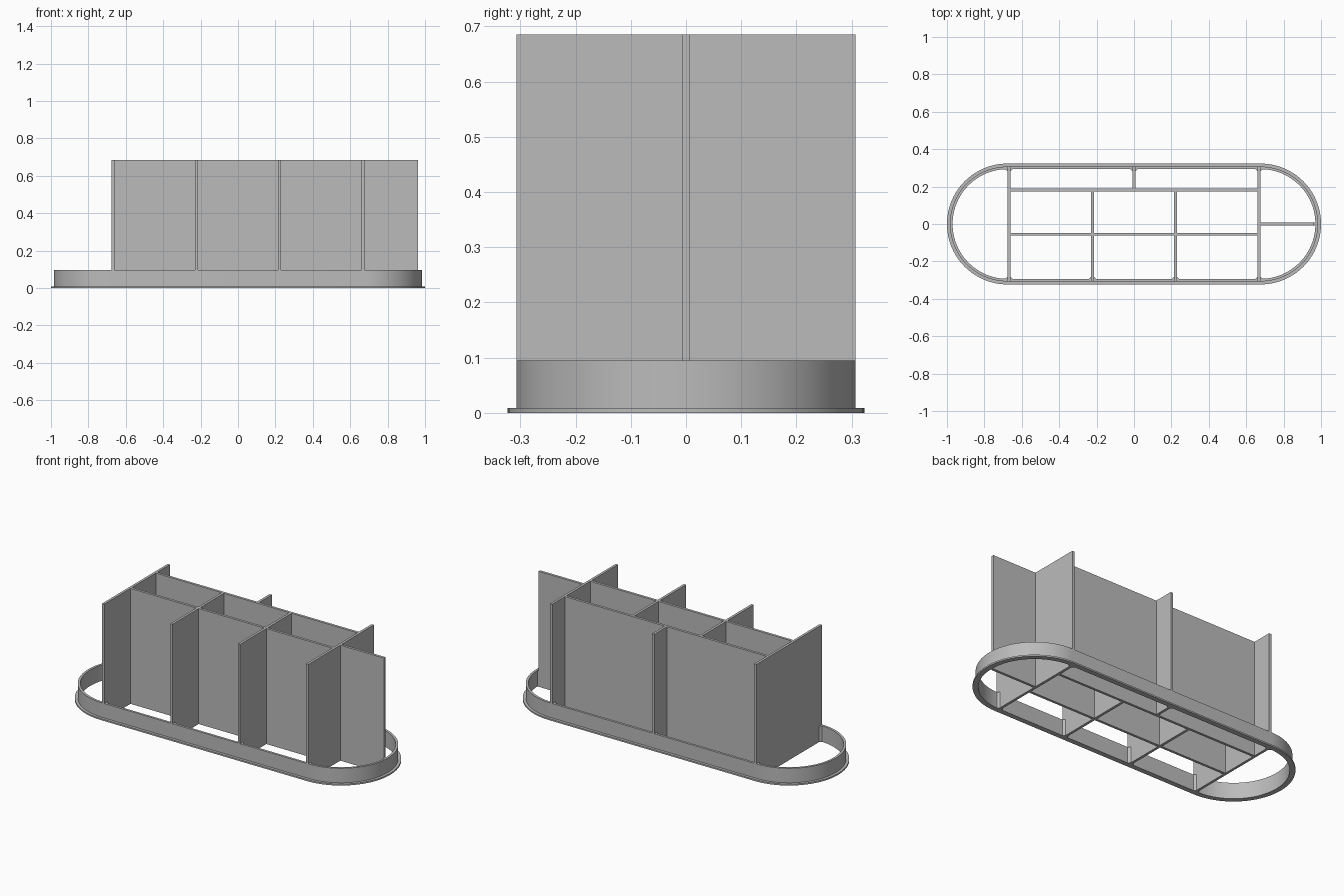
import bpy, bmesh
from math import pi, sin, cos

if "Cube" in bpy.data.objects:
    bpy.data.objects.remove(bpy.data.objects["Cube"], do_unlink=True)

grey = bpy.data.materials.new("mid_grey")
grey.use_nodes = True
colour = (0.5, 0.5, 0.5, 1)
grey.diffuse_color = colour
grey.node_tree.nodes["Principled BSDF"].inputs["Base Color"].default_value = colour

CX = 0.677            # centre of the rounded ends
R_OUT, R_WALL, R_IN = 0.323, 0.307, 0.293
WALL_H, LIP_H, TOP = 0.095, 0.009, 0.685
T = 0.015             # divider thickness
ARC = 48


def finish(name, bm):
    bmesh.ops.recalc_face_normals(bm, faces=bm.faces)
    mesh = bpy.data.meshes.new(name)
    bm.to_mesh(mesh)
    bm.free()
    mesh.materials.append(grey)
    obj = bpy.data.objects.new(name, mesh)
    bpy.context.collection.objects.link(obj)
    return obj


def loop(r):
    """Stadium outline of end radius r."""
    pts = []
    for side in (1, -1):
        for i in range(ARC + 1):
            a = -pi / 2 + pi * i / ARC
            pts.append((side * (CX + r * cos(a)), side * r * sin(a)))
    return pts


def prism(name, outline, z0, z1):
    bm = bmesh.new()
    base = bm.faces.new([bm.verts.new((x, y, z0)) for x, y in outline])
    ext = bmesh.ops.extrude_face_region(bm, geom=[base], use_keep_orig=True)
    verts = [v for v in ext["geom"] if isinstance(v, bmesh.types.BMVert)]
    bmesh.ops.translate(bm, verts=verts, vec=(0, 0, z1 - z0))
    return finish(name, bm)


def divider(name, x0, x1, y0, y1):
    return prism(name, [(x0, y0), (x1, y0), (x1, y1), (x0, y1)], 0, TOP)


# Rim: L-shaped section swept round the stadium
section = [(R_IN, 0), (R_OUT, 0), (R_OUT, LIP_H), (R_WALL, LIP_H),
           (R_WALL, WALL_H), (R_IN, WALL_H)]
bm = bmesh.new()
rings = [[bm.verts.new((x, y, z)) for x, y in loop(r)] for r, z in section]
n = len(rings[0])
for a, b in zip(rings, rings[1:] + rings[:1]):
    for i in range(n):
        j = (i + 1) % n
        bm.faces.new((a[i], a[j], b[j], b[i]))
rim = finish("rim", bm)
bpy.context.view_layer.objects.active = rim
rim.select_set(True)
bpy.ops.object.shade_smooth_by_angle(angle=0.5)

# Cross dividers, each reaching the long walls
BACK_Y, FRONT_Y, END_X, MID_X = 0.182, -0.055, 0.669, 0.222
h = T / 2
cross = [("end_divider_left", END_X, -R_WALL, R_WALL),
         ("end_divider_right", -END_X, -R_WALL, R_WALL),
         ("front_divider_left", MID_X, -R_WALL, BACK_Y),
         ("front_divider_right", -MID_X, -R_WALL, BACK_Y),
         ("back_divider", 0, BACK_Y, R_WALL)]
for name, x, y0, y1 in cross:
    divider(name, x - h, x + h, y0, y1)
    # Small gussets where the divider meets the rim
    for y in (y0, y1):
        if abs(y) == R_WALL:
            s = 1 if y > 0 else -1
            f = 0.012
            prism(name + "_gusset",
                  [(x - h - f, s * R_IN), (x + h + f, s * R_IN),
                   (x + h, s * (R_IN - f)), (x - h, s * (R_IN - f))], 0, WALL_H)

# Lengthwise dividers
divider("long_divider_back", -END_X, END_X, BACK_Y - h, BACK_Y + h)
divider("long_divider_front", -END_X, END_X, FRONT_Y - h, FRONT_Y + h)
divider("end_fin", END_X, 0.963, -h, h)
# Foot joining the fin to the rim
prism("end_fin_foot", [(0.95, -h), (0.975, -h), (0.975, h), (0.95, h)], 0.001, WALL_H - 0.001)
